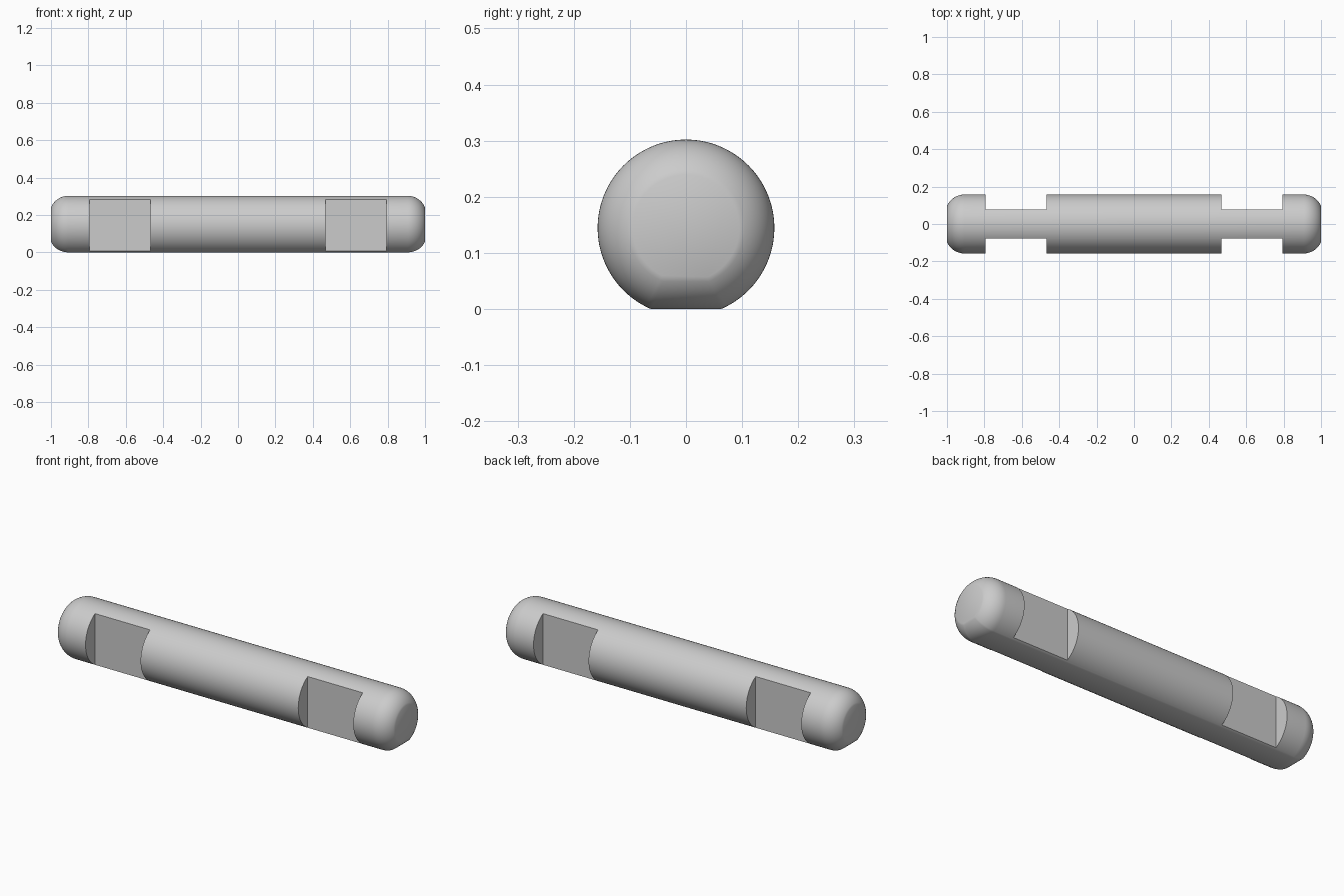
import bpy, bmesh
from math import sin, cos, asin, pi, sqrt

cube = bpy.data.objects.get("Cube")
if cube:
    bpy.data.objects.remove(cube, do_unlink=True)

RADIUS, AXIS_Z = 0.1575, 0.1445      # round stock with a flat at z = 0
ROUND, ROUND_LEN = 0.1, 0.0927       # rounded ends
SEGMENTS, STEPS = 96, 12

metal = bpy.data.materials.new("light grey metal")
metal.use_nodes = True
grey = (0.6, 0.6, 0.6, 1)
metal.diffuse_color = grey
metal.node_tree.nodes["Principled BSDF"].inputs["Base Color"].default_value = grey


def make_object(name, bm):
    bmesh.ops.recalc_face_normals(bm, faces=bm.faces)
    mesh = bpy.data.meshes.new(name)
    bm.to_mesh(mesh)
    bm.free()
    mesh.materials.append(metal)
    obj = bpy.data.objects.new(name, mesh)
    bpy.context.collection.objects.link(obj)
    return obj


# Bar: D-shaped section lofted along x, shrinking along an arc at both ends
half_flat = asin(sqrt(RADIUS**2 - AXIS_Z**2) / RADIUS)
sweep = 2 * (pi - half_flat)
section = []
for i in range(SEGMENTS + 1):
    a = half_flat + sweep * i / SEGMENTS
    section.append((RADIUS * sin(a), -RADIUS * cos(a)))

stations = []
for i in range(STEPS + 1):
    a = asin(ROUND_LEN / ROUND) * i / STEPS
    stations.append((1 - ROUND_LEN + ROUND * sin(a), 1 - ROUND * (1 - cos(a)) / RADIUS))
stations = [(-x, s) for x, s in reversed(stations)] + stations

bm = bmesh.new()
rings = [[bm.verts.new((x, y * s, AXIS_Z + z * s)) for y, z in section] for x, s in stations]
for r0, r1 in zip(rings, rings[1:]):
    for i in range(len(section)):
        j = (i + 1) % len(section)
        bm.faces.new((r0[i], r0[j], r1[j], r1[i]))
bm.faces.new(rings[0])
bm.faces.new(rings[-1])
bar = make_object("notched_bar", bm)

# Notches: four boxes cut from the front and back near each end
NOTCH_IN, NOTCH_OUT, WEB, DEPTH = 0.468, 0.795, 0.077, 0.2
bm = bmesh.new()
for sx in (-1, 1):
    for sy in (-1, 1):
        box = bmesh.ops.create_cube(bm, size=1)["verts"]
        bmesh.ops.scale(bm, vec=(NOTCH_OUT - NOTCH_IN, DEPTH, 1), verts=box)
        bmesh.ops.translate(bm, verts=box, vec=(
            sx * (NOTCH_IN + NOTCH_OUT) / 2, sy * (WEB + DEPTH / 2), AXIS_Z))
cutter = make_object("notch_cutter", bm)
cutter.hide_render = True

cut = bar.modifiers.new("notches", "BOOLEAN")
cut.operation, cut.solver, cut.object = "DIFFERENCE", "EXACT", cutter
bpy.context.view_layer.objects.active = bar
bpy.ops.object.select_all(action="DESELECT")
bar.select_set(True)
bpy.ops.object.modifier_apply(modifier=cut.name)
bpy.data.objects.remove(cutter, do_unlink=True)
bpy.ops.object.shade_smooth_by_angle(angle=pi / 7)
